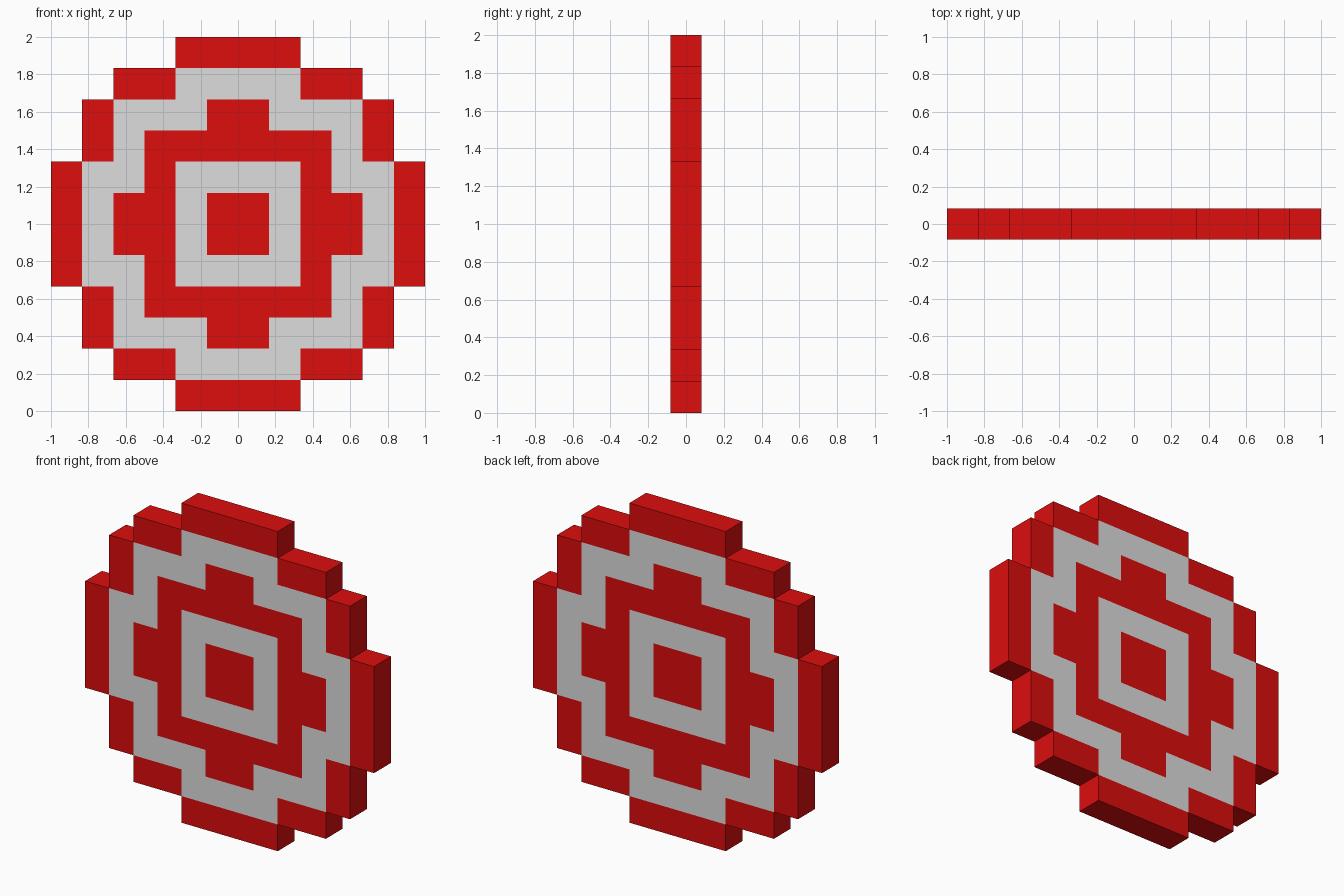
import bpy, bmesh

if "Cube" in bpy.data.objects:
    bpy.data.objects.remove(bpy.data.objects["Cube"])

U = 1 / 6  # one square of the pattern

# Half-width (in squares) of each nested ring, per row counted from the centre
RINGS = [
    [6, 6, 5, 5, 4, 2],   # red rim
    [5, 5, 4, 4, 2],      # pale outer ring
    [4, 3, 3, 1],         # red middle ring
    [2, 2],               # pale inner ring
    [1],                  # red bullseye
]


def material(name, color):
    m = bpy.data.materials.new(name)
    m.diffuse_color = (*color, 1)
    m.use_nodes = True
    m.node_tree.nodes["Principled BSDF"].inputs["Base Color"].default_value = m.diffuse_color
    return m


def depth(col, row):
    """How many nested rings contain this square."""
    return sum(row < len(r) and col < r[row] for r in RINGS)


# Stepped disc drawn as a flat sheet of squares in the XZ plane
bm = bmesh.new()
verts = {}


def corner(i, k):
    if (i, k) not in verts:
        verts[i, k] = bm.verts.new((i * U, 0, 1 + k * U))
    return verts[i, k]


for i in range(-6, 6):
    for k in range(-6, 6):
        d = depth(i if i >= 0 else -1 - i, k if k >= 0 else -1 - k)
        if d:
            f = bm.faces.new([corner(i, k), corner(i + 1, k),
                              corner(i + 1, k + 1), corner(i, k + 1)])
            f.material_index = (d + 1) % 2  # rings alternate red and pale

mesh = bpy.data.meshes.new("target_disc")
bm.to_mesh(mesh)
bm.free()
mesh.materials.append(material("red", (0.723, 0.004, 0.004)))
mesh.materials.append(material("pale grey", (0.723, 0.723, 0.723)))
disc = bpy.data.objects.new("target_disc", mesh)
bpy.context.collection.objects.link(disc)

# Thickness, centred on y = 0
solid = disc.modifiers.new("thickness", 'SOLIDIFY')
solid.thickness = U
solid.offset = 0
